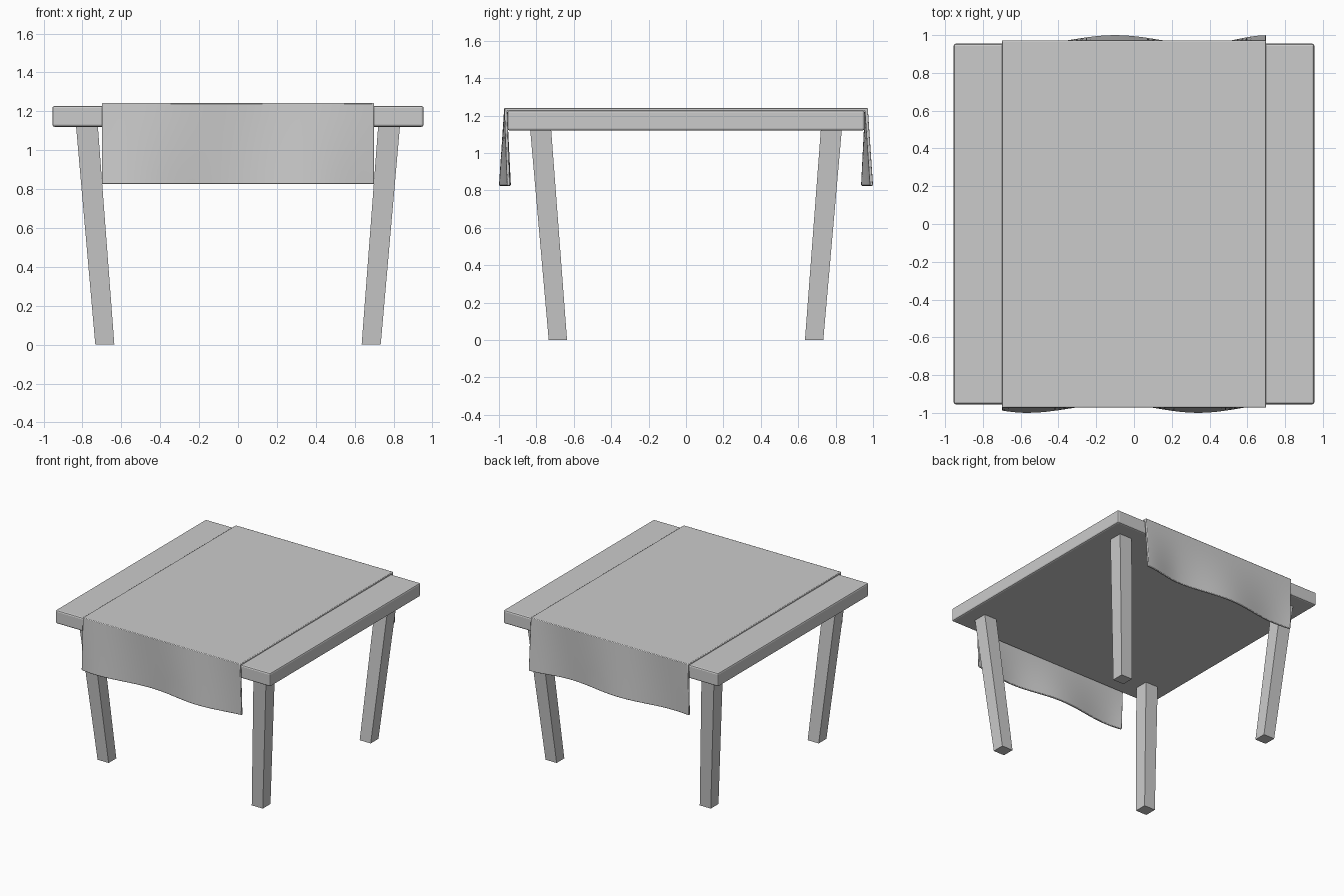
import bpy, bmesh, math

if "Cube" in bpy.data.objects:
    bpy.data.objects.remove(bpy.data.objects["Cube"])

def make_object(name, verts, faces, bevel=0.0, segments=2):
    mesh = bpy.data.meshes.new(name)
    mesh.from_pydata(verts, [], faces)
    bm = bmesh.new()
    bm.from_mesh(mesh)
    bmesh.ops.recalc_face_normals(bm, faces=bm.faces)
    bm.to_mesh(mesh)
    bm.free()
    ob = bpy.data.objects.new(name, mesh)
    bpy.context.collection.objects.link(ob)
    if bevel:
        mod = ob.modifiers.new("soft_edges", 'BEVEL')
        mod.width = bevel
        mod.segments = segments
        mod.limit_method = 'ANGLE'
        mod.angle_limit = math.radians(50)
    return ob

def frustum(name, bottom, top, bevel=0.0):
    """Box between two squares given as (cx, cy, half size, z)."""
    verts = [(cx + sx * h, cy + sy * h, z) for cx, cy, h, z in (bottom, top)
             for sx, sy in ((-1, -1), (1, -1), (1, 1), (-1, 1))]
    sides = [(i, (i + 1) % 4, (i + 1) % 4 + 4, i + 4) for i in range(4)]
    return make_object(name, verts, [(3, 2, 1, 0), (4, 5, 6, 7)] + sides, bevel)

# Tabletop slab
frustum("tabletop", (0, 0, 0.955, 1.12), (0, 0, 0.955, 1.228), 0.012)

# Four tapered legs leaning inward toward the floor
for sx, xn in ((-1, "left"), (1, "right")):
    for sy, yn in ((-1, "front"), (1, "back")):
        frustum(f"{yn}_{xn}_leg", (sx * 0.685, sy * 0.685, 0.049, 0.0),
                (sx * 0.777, sy * 0.777, 0.056, 1.125))

# Hem waves: (x, outward swing) extremes joined by smooth cosine easing
FRONT = [(-0.95, -1), (-0.57, 1), (-0.10, -1), (0.34, 1), (0.78, -1)]
BACK = [(-1.0, 1), (-0.56, -1), (-0.10, 1), (0.36, -1), (0.71, 1)]

def wave(points, x):
    for (x0, a), (x1, b) in zip(points, points[1:]):
        if x <= x1:
            t = (1 - math.cos(math.pi * (x - x0) / (x1 - x0))) / 2
            return a + (b - a) * t
    return points[-1][1]

# Table runner: a U-shaped section swept along x, with wavy hanging ends
HEM, TOP, THICK, COLS, ROWS = 0.825, 1.242, 0.016, 48, 6

def section(x):
    def hang(side, points, inner):
        z_top = TOP - THICK if inner else TOP
        out = []
        for r in range(ROWS + 1):
            f = r / ROWS
            y = 0.972 + f * (0.004 + 0.024 * wave(points, x))
            out.append((x, side * (y - (THICK if inner else 0)),
                        z_top + (HEM - z_top) * f))
        return out
    outer = hang(-1, FRONT, False)[::-1] + hang(1, BACK, False)
    inner = hang(1, BACK, True)[::-1] + hang(-1, FRONT, True)
    return outer + inner

verts, faces = [], []
for c in range(COLS + 1):
    verts += section(-0.70 + 1.40 * c / COLS)
n = len(verts) // (COLS + 1)
for c in range(COLS):
    for i in range(n):
        j = (i + 1) % n
        faces.append((c * n + i, c * n + j, (c + 1) * n + j, (c + 1) * n + i))
# Close the two side edges of the cloth with quads
for base in (0, COLS * n):
    for i in range(n // 2 - 1):
        faces.append((base + i, base + i + 1, base + n - 2 - i, base + n - 1 - i))
runner = make_object("table_runner", verts, faces, 0.005)

bpy.ops.object.select_all(action='DESELECT')
runner.select_set(True)
bpy.context.view_layer.objects.active = runner
bpy.ops.object.shade_smooth_by_angle(angle=math.radians(30))
